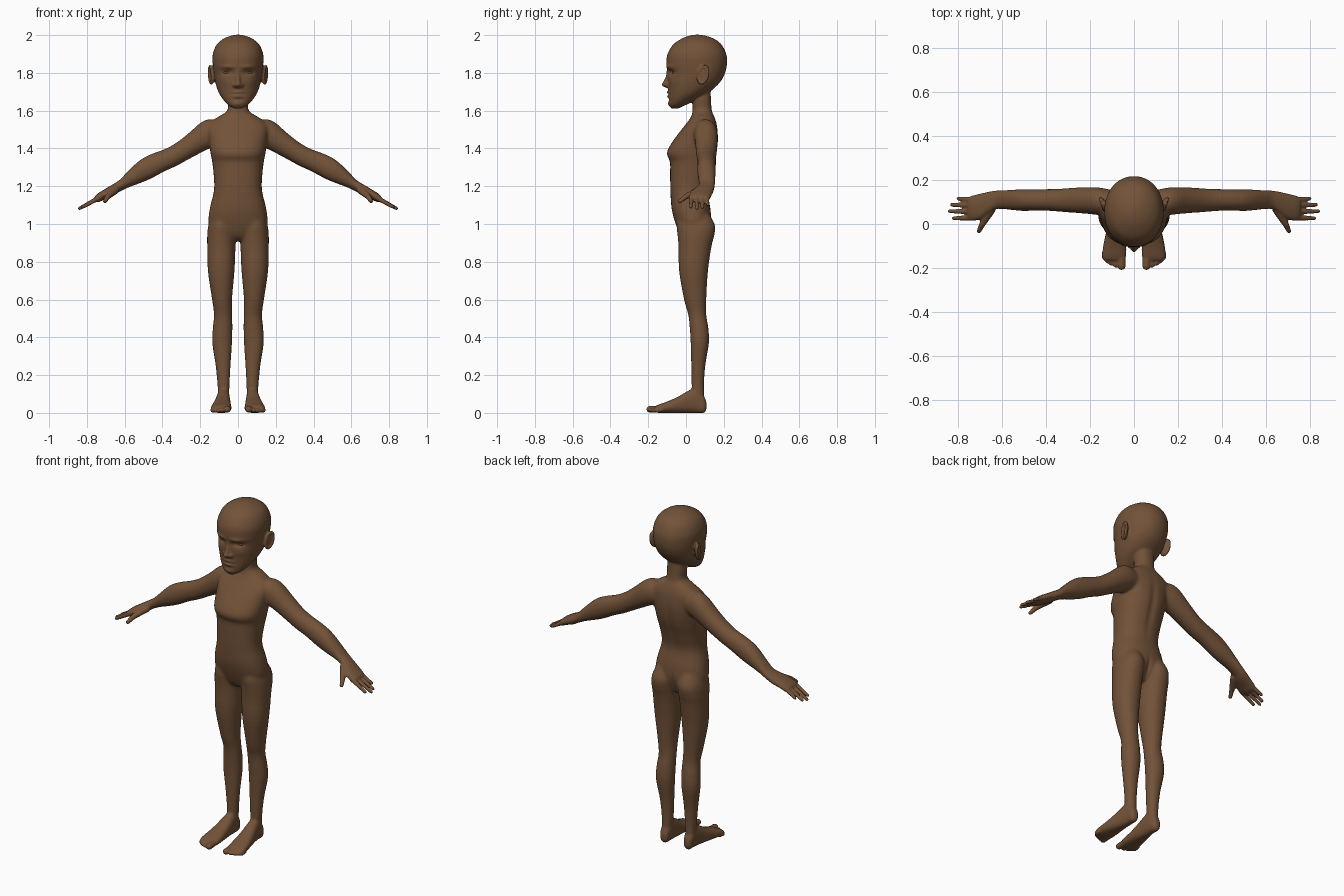
import bpy, bmesh, math
from mathutils import Vector, Matrix

if "Cube" in bpy.data.objects:
    bpy.data.objects.remove(bpy.data.objects["Cube"])

skin = bpy.data.materials.new("brown skin")
skin.diffuse_color = (0.17, 0.085, 0.04, 1)
skin.use_nodes = True
skin.node_tree.nodes["Principled BSDF"].inputs["Base Color"].default_value = skin.diffuse_color
bm = bmesh.new()


def spline(rows, steps=4):
    """Catmull-Rom interpolation of a list of rows."""
    out = []
    for i in range(len(rows) - 1):
        p = [rows[max(i - 1, 0)], rows[i], rows[i + 1], rows[min(i + 2, len(rows) - 1)]]
        for k in range(steps):
            t = k / steps
            out.append([0.5 * (2 * b + (c - a) * t + (2 * a - 5 * b + 4 * c - d) * t * t
                               + (3 * b - a - 3 * c + d) * t ** 3) for a, b, c, d in zip(*p)])
    return out + [list(rows[-1])]


def skin_rings(rings):
    """Closed tube through rings of points."""
    rings = [[bm.verts.new(p) for p in ring] for ring in rings]
    n = len(rings[0])
    for r, q in zip(rings, rings[1:]):
        for k in range(n):
            bm.faces.new((r[k], r[(k + 1) % n], q[(k + 1) % n], q[k]))
    bm.faces.new(rings[0][::-1])
    bm.faces.new(rings[-1])


def loft(axis, rows, side=1, power=2.0, n=32):
    """Rows are (position along axis, low/high of one cross axis, low/high of the other)."""
    rings = []
    others = [i for i in range(3) if i != axis]
    for t, a0, a1, b0, b1 in spline(rows):
        ring = []
        for k in range(n):
            ang = 2 * math.pi * k / n
            c, s = math.cos(ang), math.sin(ang)
            co = [0, 0, 0]
            co[axis] = t
            co[others[0]] = (a0 + a1) / 2 + (a1 - a0) / 2 * math.copysign(abs(c) ** (2 / power), c)
            co[others[1]] = (b0 + b1) / 2 + (b1 - b0) / 2 * math.copysign(abs(s) ** (2 / power), s)
            co[0] *= side
            ring.append(co)
        rings.append(ring)
    skin_rings(rings)


def capsule(a, b, ra, rb, side=1, m=Matrix(), n=12):
    """Round-ended tapering rod."""
    a, b = Vector(a), Vector(b)
    a.x *= side
    b.x *= side
    d = (b - a).normalized() if (b - a).length else Vector((0, 0, 1))
    u = d.orthogonal().normalized()
    w = d.cross(u)
    rings = []
    for i in range(12):
        lat = math.pi * ((i + .3) / 11.6 - .5)
        c, r = (a, ra) if i < 6 else (b, rb)
        rings.append([m @ (c + d * r * math.sin(lat) + r * math.cos(lat) * (
            u * math.cos(2 * math.pi * k / n) + w * math.sin(2 * math.pi * k / n))) for k in range(n)])
    skin_rings(rings)


def ball(center, radii, rot=Matrix()):
    m = Matrix.Translation(center) @ rot @ Matrix.Diagonal((*radii, 1))
    capsule((0, 0, 0), (0, 0, 0), 1, 1, 1, m, 20)


# torso and neck
loft(2, [(z, -w, w, y0, y1) for z, w, y0, y1 in (
    (.91, .03, .0, .09), (.94, .12, -.03, .11), (1.0, .155, -.055, .132), (1.08, .15, -.076, .13),
    (1.18, .127, -.083, .112), (1.27, .130, -.084, .132), (1.33, .137, -.085, .152),
    (1.36, .143, -.099, .16), (1.39, .148, -.098, .166), (1.45, .155, -.062, .171),
    (1.52, .16, -.008, .165), (1.565, .11, .025, .152), (1.60, .057, .035, .137),
    (1.66, .054, .033, .132), (1.72, .05, .03, .13))], power=2.3)

# head
loft(2, [(z, -w, w, y0, y1) for z, w, y0, y1 in (
    (1.612, .02, -.078, -.04), (1.63, .052, -.09, .0), (1.66, .08, -.093, .055),
    (1.70, .104, -.094, .125), (1.75, .120, -.097, .18), (1.80, .128, -.098, .207),
    (1.85, .134, -.104, .217), (1.90, .133, -.098, .213), (1.95, .113, -.068, .188),
    (1.98, .078, -.025, .15), (1.996, .04, .015, .105), (2.002, .012, .045, .075))], power=2.1, n=48)

# nose
loft(2, [(1.82, -.012, .012, -.102, -.05), (1.785, -.014, .014, -.107, -.05),
         (1.755, -.017, .017, -.12, -.05), (1.737, -.02, .02, -.129, -.05),
         (1.722, -.018, .018, -.112, -.05)], n=24)

for s in (1, -1):
    # nostril wings
    ball((.021 * s, -.097, 1.735), (.010, .014, .010))

    # ears: thin shell with a raised rim
    tilt = Matrix.Rotation(-.3 * s, 4, 'Z') @ Matrix.Rotation(-.25, 4, 'X')
    ball((.137 * s, .09, 1.79), (.011, .026, .048), tilt)
    rim = [Vector((.139 * s, .092, 1.79)) + tilt @ Vector((.006 * s, .026 * math.cos(a), .046 * math.sin(a)))
           for a in [2 * math.pi * k / 16 for k in range(17)]]
    for p, q in zip(rim, rim[1:]):
        capsule(p, q, .008, .008)

    # arm and palm
    loft(0, [(.08, .04, .15, 1.43, 1.54), (.15, .04, .165, 1.40, 1.555), (.20, .045, .168, 1.375, 1.535),
             (.26, .05, .166, 1.343, 1.482), (.33, .055, .161, 1.305, 1.428), (.39, .06, .159, 1.278, 1.396),
             (.46, .06, .158, 1.24, 1.37), (.52, .06, .157, 1.215, 1.338), (.58, .066, .155, 1.193, 1.282),
             (.625, .068, .152, 1.172, 1.235), (.66, .05, .147, 1.15, 1.212), (.70, .022, .138, 1.133, 1.188),
             (.74, .014, .128, 1.115, 1.163), (.757, .025, .118, 1.118, 1.148)], s, 2.1)

    # fingers and thumb
    for y0, y1, x, z in ((.028, .026, .82, 1.09), (.056, .058, .838, 1.083),
                         (.084, .088, .828, 1.088), (.109, .116, .80, 1.103)):
        capsule((.73, y0, 1.142), (x, y1, z), .0135, .0095, s)
    capsule((.65, .065, 1.178), (.69, .0, 1.145), .021, .015, s)
    capsule((.69, .0, 1.145), (.705, -.032, 1.12), .015, .011, s)

    # leg
    loft(2, [(1.09, .03, .12, -.03, .10), (1.0, .012, .155, -.05, .152), (.94, .012, .163, -.045, .150),
             (.88, .013, .163, -.04, .135), (.75, .019, .159, -.036, .116), (.6, .032, .137, -.01, .107),
             (.52, .031, .127, .012, .107), (.45, .03, .133, .02, .118), (.37, .032, .136, .025, .121),
             (.25, .04, .118, .028, .102), (.14, .045, .108, .03, .095), (.05, .05, .104, .03, .098)], s, 2.1)

    # foot
    loft(1, [(.108, .062, .092, .02, .055), (.095, .052, .103, .0, .09), (.06, .045, .108, .0, .13),
             (.02, .042, .115, .0, .122), (-.04, .038, .128, .0, .087), (-.10, .035, .14, .0, .06),
             (-.145, .036, .144, .0, .044), (-.165, .045, .138, .004, .034)], s, 2.4)

    # toes
    for x, y, r in ((.056, -.192, .018), (.083, -.186, .0125), (.103, -.178, .012),
                    (.12, -.168, .0115), (.135, -.155, .011)):
        capsule((x, -.13, r + .004), (x, y, r + .001), r, r, s)

# fuse every part into one skin
bmesh.ops.recalc_face_normals(bm, faces=bm.faces)
parts = bpy.data.meshes.new("parts")
bm.to_mesh(parts)
bm.free()
body = bpy.data.objects.new("body", parts)
bpy.context.collection.objects.link(body)


def bake():
    """Replace the body mesh by its evaluated modifiers."""
    dg = bpy.context.evaluated_depsgraph_get()
    mesh = bpy.data.meshes.new_from_object(body.evaluated_get(dg))
    body.modifiers.clear()
    body.data = mesh
    return mesh


mod = body.modifiers.new("fuse", 'REMESH')
mod.mode = 'VOXEL'
mod.voxel_size = .006
mesh = bake()

# blend the joints, keeping hands, toes and face crisp
for name, times, keep in (("joints", 18, lambda c: .82 < c.z < 1.61 and abs(c.x) < .6),
                          ("ankles", 8, lambda c: .03 < c.z < .2 and c.y > -.1),
                          ("all", 2, lambda c: True)):
    group = body.vertex_groups.new(name=name)
    group.add([v.index for v in mesh.vertices if keep(v.co)], 1, 'REPLACE')
    mod = body.modifiers.new(name, 'SMOOTH')
    mod.factor, mod.iterations, mod.vertex_group = .5, times, name
mesh = bake()

# face and body relief: (x, z, x radius, z radius, push along y)
face = [(.055, 1.803, .03, .014, .015), (.055, 1.832, .038, .010, -.007),
        (.07, 1.755, .03, .02, -.003), (0, 1.697, .026, .007, -.008),
        (0, 1.676, .022, .007, -.008), (0, 1.687, .036, .004, .005),
        (0, 1.658, .03, .008, .004), (0, 1.635, .025, .012, -.004)]
back = [(0, 1.35, .02, .13, -.007), (0, .98, .012, .05, -.008)]
for v in mesh.vertices:
    x, y, z = abs(v.co.x), v.co.y, v.co.z
    marks = face if z > 1.61 and y < 0 else back if .85 < z < 1.6 and y > .07 and x < .1 else []
    for cx, cz, rx, rz, push in marks:
        v.co.y += push * math.exp(-((x - cx) / rx) ** 2 - ((z - cz) / rz) ** 2)

# eyes
objs = [body]
for s, name in ((1, "left_eye"), (-1, "right_eye")):
    bm = bmesh.new()
    ball((.055 * s, -.054, 1.803), (.024, .019, .011))
    bmesh.ops.recalc_face_normals(bm, faces=bm.faces)
    eye_mesh = bpy.data.meshes.new(name)
    bm.to_mesh(eye_mesh)
    bm.free()
    eye = bpy.data.objects.new(name, eye_mesh)
    bpy.context.collection.objects.link(eye)
    objs.append(eye)

for ob in objs:
    ob.data.materials.clear()
    ob.data.materials.append(skin)
    ob.data.polygons.foreach_set("material_index", [0] * len(ob.data.polygons))
    ob.data.polygons.foreach_set("use_smooth", [True] * len(ob.data.polygons))
    ob.data.update()
